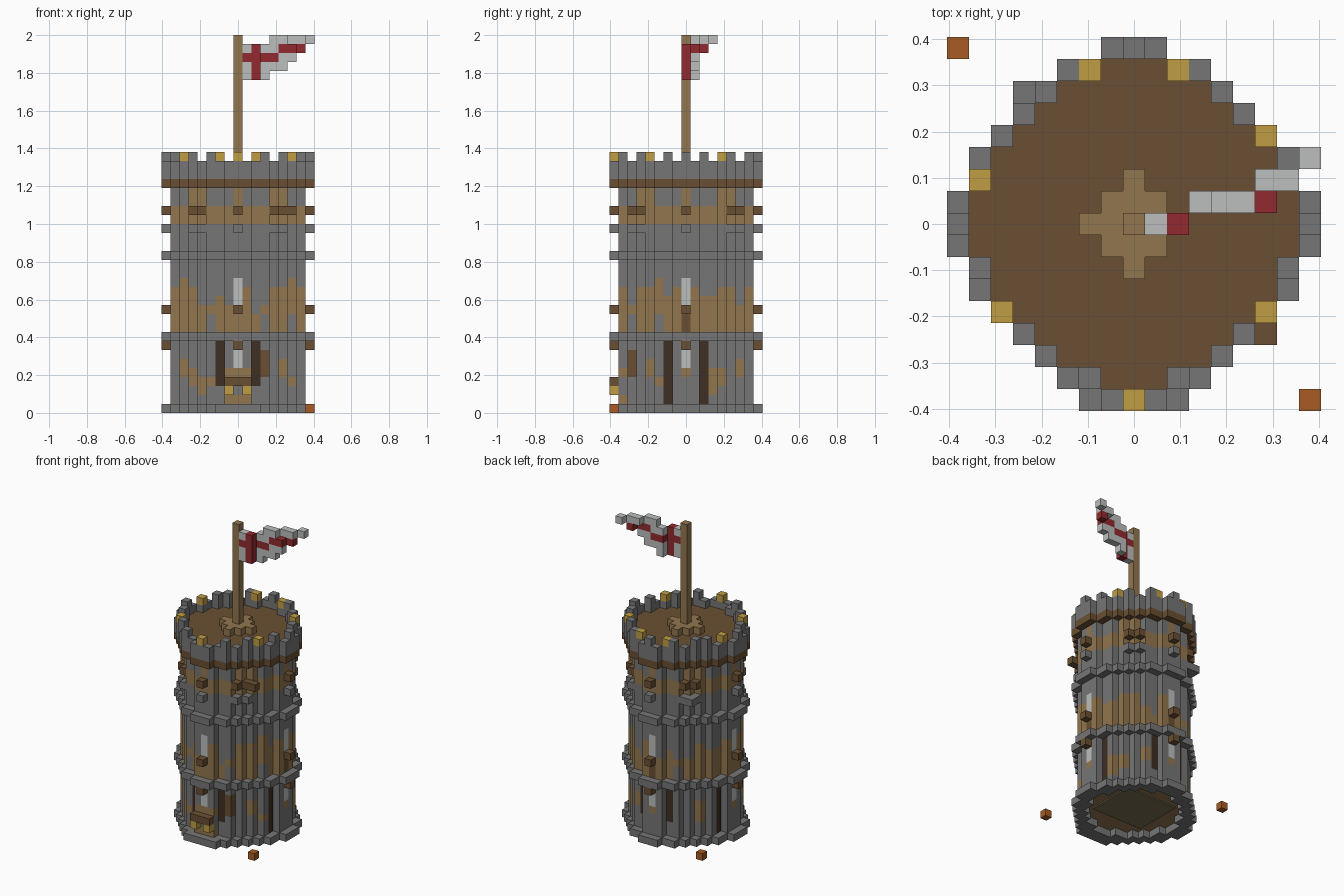
import bpy, bmesh
from mathutils import Vector

cube = bpy.data.objects.get("Cube")
if cube:
    bpy.data.objects.remove(cube)

U = 2 / 42  # block size


def linear(c):
    c /= 255
    return c / 12.92 if c < 0.04 else ((c + 0.055) / 1.055) ** 2.4


PALETTE = {
    "stone": (118, 118, 118), "timber": (106, 79, 50), "plaster": (146, 118, 78),
    "brass": (192, 158, 68), "dark_wood": (62, 46, 36), "pale_cloth": (188, 191, 190),
    "red_cloth": (145, 42, 46), "rust": (168, 92, 36), "olive": (120, 110, 80),
}
names = list(PALETTE)
mats = []
for name, rgb in PALETTE.items():
    m = bpy.data.materials.new(name)
    m.use_nodes = True
    col = tuple(linear(c) for c in rgb) + (1,)
    m.diffuse_color = col
    m.node_tree.nodes["Principled BSDF"].inputs["Base Color"].default_value = col
    mats.append(m)

blocks = {}  # (x, y, layer) -> (part, colour)


def put(part, colour, cells, layers):
    for x, y in cells:
        for k in layers:
            blocks[x, y, k] = (part, colour)


def disc(half_widths):
    """Cells of a blocky disc, given the half width of each row from the middle out."""
    return {(x, y) for i, w in enumerate(half_widths) for y in (i, -i) for x in range(-w, w + 1)}


def rim(cells):
    return {(x, y) for x, y in cells
            if not {(x + 1, y), (x - 1, y), (x, y + 1), (x, y - 1)} <= cells}


def mirrored(*cells):
    return {(x * i, y * j) for x, y in cells for i in (1, -1) for j in (1, -1)}


wide = disc((8, 8, 7, 7, 6, 5, 4, 3, 1))
narrow = disc((7, 7, 6, 6, 5, 4, 3, 1))
wall = rim(narrow)
inside = narrow - wall
ring = wide - narrow
compass = mirrored((8, 0), (0, 8))

# Shaft wall and the stone and timber courses around it
put("shaft_wall", "stone", wall, range(0, 27))
put("base_course", "stone", ring | {(-2, -8), (2, -8)}, [0])
put("lower_course", "stone", ring, [8])
put("middle_course", "stone", ring, [17])
put("timber_course", "timber", ring, [25])
put("ground_floor", "plaster", inside, [1])
put("roof_floor", "timber", narrow, [26])

# Worn plaster on the shaft, with a ragged upper edge
front_tops = [13, 12, 13, 12, 12, 13, 12, 11, 14, 11, 12, 14, 14, 15, 15]
side_tops = [12, 12, 13, 14, 15, 13, 14, 11, 14, 13, 13, 14, 15, 15, 14]
for x, y in wall:
    top = front_tops[x + 7] if abs(y) > abs(x) else side_tops[y + 7]
    put("shaft_wall", "plaster", [(x, y)], range(9, top))
    put("shaft_wall", "plaster", [(x, y)], [21, 22])
    if x in (-4, 0, 4) or y in (-4, 0, 4):
        put("shaft_wall", "plaster", [(x, y)], [23, 24])
put("shaft_wall", "stone", [(-3, -6), (3, -6), (6, -3), (-3, 6)], [9, 10])
for cell, layers in {(-6, -3): [4, 5], (-5, -4): [3, 4], (-4, -5): [2, 3], (-3, -6): [3],
                     (5, -4): [4, 5], (6, -2): [4, 5], (6, 3): [2, 3, 4], (5, 4): [3, 4],
                     (6, -3): [3], (3, 6): [4, 5], (2, 6): [3, 4], (-5, 4): [3, 4, 5]}.items():
    put("shaft_wall", "plaster", [cell], layers)
put("shaft_wall", "timber", [(3, -6)], [4, 5, 6])

# Dark posts beside each window bay
put("bay_post", "dark_wood", mirrored((6, 2)), range(1, 8))
put("bay_post", "dark_wood", mirrored((2, 6)), range(3, 8))

# Windows and projecting beam ends on the four sides
windows = mirrored((7, 0), (0, 7))
put("window", "pale_cloth", windows, [5, 6, 12, 13, 14])
put("window_sill", "plaster", windows, [4])
put("beam_end", "timber", compass, [7, 11, 22])
put("shaft_wall", "timber", [(7, 0), (0, 7)], [9, 10])
corners = mirrored((5, 5), (4, 6))
put("beam_end", "timber", corners | {(6, -5)}, [22])
put("corbel", "stone", compass | corners | {(-5, 6)}, [20])

# Front balcony with brass brackets
put("balcony", "timber", [(-1, -8), (0, -8), (1, -8)], [3])
put("balcony", "plaster", [(-1, -7), (1, -7), (0, -7)], [1, 4])
put("balcony_bracket", "brass", [(-1, -8), (1, -8)], [2])

# Parapet, with gaps between the merlons and brass caps
put("parapet", "stone", ring, [26, 27])
gaps = mirrored((1, 8), (8, 1), (4, 6), (7, 3)) | {(2, -7), (-2, -7)}
put("merlon", "stone", ring - gaps, [28])
put("merlon_cap", "brass", mirrored((6, 4)) - {(-6, 4)} | {(0, -8), (2, 7), (-2, 7), (-7, 2)}, [28])

# Flagpole with a stepped foot
foot = {(x, y) for x in (-1, 0, 1) for y in (-1, 0, 1)} | mirrored((2, 0), (0, 2))
put("flagpole_foot", "plaster", foot, [27])
put("flagpole", "plaster", [(0, 0)], range(27, 42))

# Flag, bending back along its length: r is red, w is pale
fold = {1: 0, 2: 0, 3: 1, 4: 1, 5: 1, 6: 1, 7: 2, 8: 3}
for i, row in enumerate(("...wwwww", "wrwwrrr", "rrrrww", "wrwww", "wrw")):
    for j, c in enumerate(row):
        if c != ".":
            y = 2 if (i, j) == (0, 5) else fold[j + 1]
            put("flag", "red_cloth" if c == "r" else "pale_cloth", [(j + 1, y)], [41 - i])

# Loose corner blocks
put("corner_block", "rust", [(-8, 8), (8, -8)], [0])

# Turn the blocks of each part into a mesh, skipping hidden faces
AXES = [Vector(v) for v in ((1, 0, 0), (0, 1, 0), (0, 0, 1))]


def build(part):
    bm = bmesh.new()
    for pos, (owner, colour) in blocks.items():
        if owner != part:
            continue
        centre = Vector(pos) + Vector((0, 0, 0.5))
        for a in range(3):
            p, q = AXES[(a + 1) % 3] / 2, AXES[(a + 2) % 3] / 2
            for s in (1, -1):
                n = AXES[a] * s
                if tuple(int(c) for c in Vector(pos) + n) in blocks:
                    continue
                mid = centre + n / 2
                quad = [mid - p - q, mid + p - q, mid + p + q, mid - p + q][::s]
                face = bm.faces.new([bm.verts.new(v * U) for v in quad])
                face.material_index = names.index(colour)
    bmesh.ops.remove_doubles(bm, verts=bm.verts, dist=0.0001)
    mesh = bpy.data.meshes.new(part)
    bm.to_mesh(mesh)
    bm.free()
    for m in mats:
        mesh.materials.append(m)
    bpy.context.collection.objects.link(bpy.data.objects.new(part, mesh))


for part in sorted({owner for owner, _ in blocks.values()}):
    build(part)

# Olive mat under the ground floor
bpy.ops.mesh.primitive_cube_add(size=1, location=(0, 0, U - 0.004))
mat_plate = bpy.context.object
mat_plate.name = "floor_mat"
mat_plate.scale = (8 * U, 7 * U, 0.008)
mat_plate.data.materials.append(mats[names.index("olive")])
